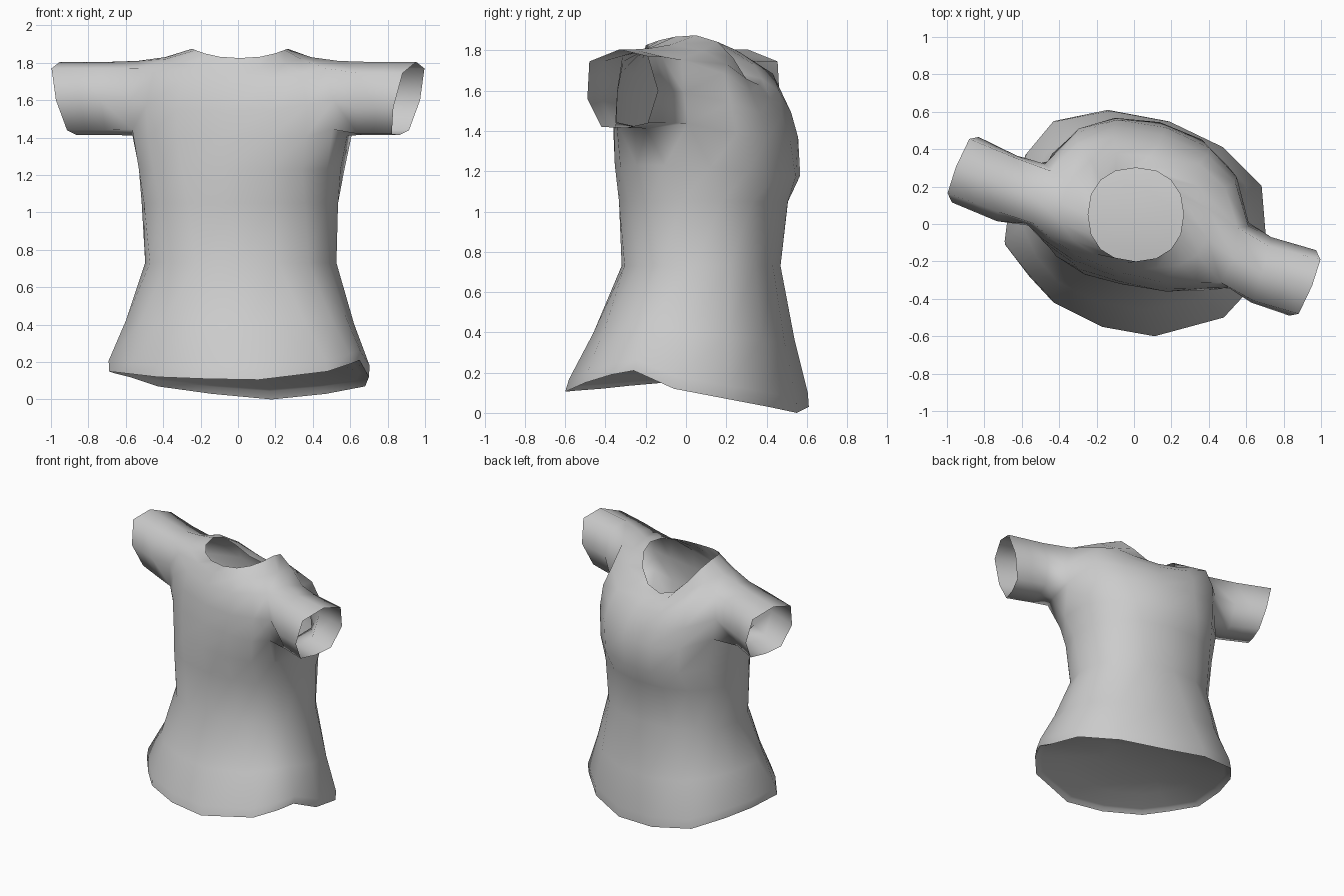
import bpy, bmesh, math
from mathutils import Vector

if "Cube" in bpy.data.objects:
    bpy.data.objects.remove(bpy.data.objects["Cube"])

N = 16
mat = bpy.data.materials.new("plain grey cloth")
mat.diffuse_color = (0.6, 0.6, 0.6, 1)
mat.use_nodes = True
mat.node_tree.nodes["Principled BSDF"].inputs["Base Color"].default_value = mat.diffuse_color
bm = bmesh.new()


def ring(rx, front, back, cx, cy, twist, z_side, z_front, z_back, e=0.88):
    """Cross-section of the body, twisted about z, with its own side/front/back heights."""
    t, pts = math.radians(twist), []
    for k in range(N):
        a = 2 * math.pi * k / N
        c, s = math.cos(a), math.sin(a)
        x = rx * math.copysign(abs(c) ** e, c)
        y = (back if s > 0 else front) * math.copysign(abs(s) ** e, s)
        zf = z_back if s > 0 else z_front
        pts.append(Vector((cx + x * math.cos(t) - y * math.sin(t),
                           cy + x * math.sin(t) + y * math.cos(t),
                           zf + (z_side - zf) * c * c)))
    return pts


# Uneven flared hem, anticlockwise from the right side
hem = [Vector(p) for p in (
    (.70, -.06, .12), (.68, .20, .07), (.47, .41, .03), (.18, .55, 0),
    (-.14, .61, .03), (-.43, .55, .07), (-.58, .37, .12), (-.66, .15, .14),
    (-.69, -.11, .15), (-.56, -.28, .135), (-.43, -.42, .12), (-.17, -.55, .11),
    (.11, -.60, .105), (.48, -.50, .15), (.60, -.37, .19), (.65, -.26, .21))]
waist = ring(.512, .39, .40, .015, .07, -3, .73, .73, .73)
flare = [h.lerp(w, .5) + Vector((h.x * .01, 0, -.02)) for h, w in zip(hem, waist)]
fold = [h.lerp(w, .1) + Vector((h.x * .03, h.y * .015, 0)) for h, w in zip(hem, waist)]


def inner(f, z, m):
    """Hem ring shrunk by f, its height blended towards z by m."""
    return [Vector((p.x * f, p.y * f, p.z + (z - p.z) * m)) for p in hem]


rows = [
    # shallow vault closing the skirt, then the turned-in lip
    inner(.35, .24, .9), inner(.70, .22, .65), inner(.93, .22, .25), inner(.96, .22, .2),
    hem, fold, flare, waist,
    ring(.53, .38, .46, .01, .05, -8, 1.05, 1.05, 1.05),
    ring(.555, .36, .53, .01, .03, -14, 1.23, 1.23, 1.17),
    ring(.60, .32, .54, .01, 0, -17, 1.41, 1.40, 1.36),      # armpit
    ring(.61, .30, .50, .005, 0, -17, 1.61, 1.54, 1.47),
    ring(.56, .27, .44, 0, 0, -17, 1.81, 1.68, 1.56),        # shoulder
    ring(.40, .24, .35, 0, .02, -13, 1.83, 1.76, 1.63),
    ring(.255, .25, .25, .01, .05, 0, 1.875, 1.825, 1.65),   # neckline
]
A = 10
# Round off the sleeve openings and set them slightly forward
for k, dy in ((1, -.05), (7, -.05), (9, -.04), (15, -.05), (0, -.02), (8, -.02)):
    for r in range(A, A + 3):
        rows[r][k].y += dy
    if k % 8:
        rows[A][k].z += .035
        rows[A + 2][k].z -= .02
V = [[bm.verts.new(p) for p in r] for r in rows]
bm.faces.new(V[0])

# Body skin, leaving a two-by-two opening for each sleeve
for r in range(len(V) - 1):
    for k in range(N):
        if r in (A, A + 1) and k in (15, 0, 7, 8):
            continue
        j = (k + 1) % N
        bm.faces.new((V[r][k], V[r][j], V[r + 1][j], V[r + 1][k]))

# Sleeves: the left is the right turned half way round
cuff = ((-.42, 1.42), (-.30, 1.415), (-.19, 1.44), (-.14, 1.6),
        (-.19, 1.77), (-.33, 1.805), (-.48, 1.745), (-.49, 1.56))


def section(s, x, slant, lean, shift):
    """Sleeve cross-section at distance x along side s."""
    return [Vector((s * (x + slant * (y + .32) + lean * (z - 1.62)), s * y + shift, z))
            for y, z in cuff]


for s, o, tip_y, mid_y in ((1, 0, 0, .07), (-1, 8, -.025, -.125)):
    idx = ((0, -1), (0, 0), (0, 1), (1, 1), (2, 1), (2, 0), (2, -1), (1, -1))
    root = [V[A + r][(k + o) % N] for r, k in idx]
    mid = section(s, .68, .3, .05, mid_y)
    tip = section(s, .91, .38, .25, tip_y)
    half = [a.lerp(b, .5) for a, b in zip(mid, tip)]
    prev = root
    for sec in (mid, half, tip):
        cur = [bm.verts.new(p) for p in sec]
        for i in range(8):
            j = (i + 1) % 8
            bm.faces.new((prev[i], prev[j], cur[j], cur[i]))
        prev = cur

bmesh.ops.recalc_face_normals(bm, faces=bm.faces)
me = bpy.data.meshes.new("shirt")
bm.to_mesh(me)
bm.free()
me.materials.append(mat)
ob = bpy.data.objects.new("shirt", me)
bpy.context.collection.objects.link(ob)
bpy.context.view_layer.objects.active = ob
ob.select_set(True)
bpy.ops.object.shade_smooth_by_angle(angle=math.radians(75))
